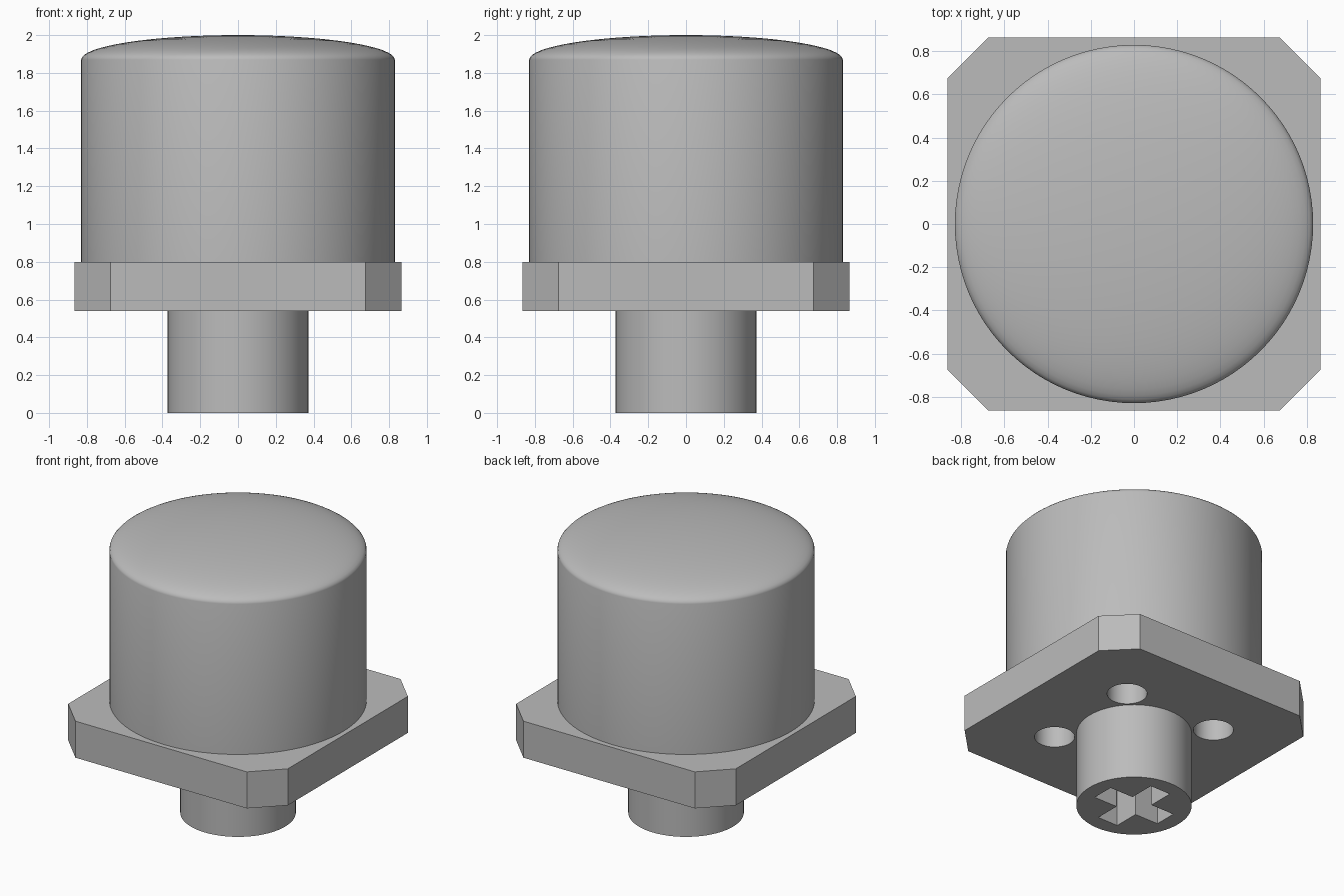
import bpy, bmesh, math

cube = bpy.data.objects.get("Cube")
if cube:
    bpy.data.objects.remove(cube, do_unlink=True)

grey = bpy.data.materials.new("plain grey")
grey.use_nodes = True
GREY = (0.5, 0.5, 0.5, 1)
grey.diffuse_color = GREY
grey.node_tree.nodes["Principled BSDF"].inputs["Base Color"].default_value = GREY

PLATE_BOTTOM, PLATE_TOP = 0.54, 0.8
RADIUS, RIM, TOP = 0.83, 1.87, 2.0


def finish(name, bm):
    bmesh.ops.recalc_face_normals(bm, faces=bm.faces)
    mesh = bpy.data.meshes.new(name)
    bm.to_mesh(mesh)
    bm.free()
    obj = bpy.data.objects.new(name, mesh)
    bpy.context.collection.objects.link(obj)
    mesh.materials.append(grey)
    return obj


def prism(name, outline, z0, z1):
    """Extrude a closed outline upwards from z0 to z1."""
    bm = bmesh.new()
    face = bm.faces.new([bm.verts.new((x, y, z0)) for x, y in outline])
    top = bmesh.ops.extrude_face_region(bm, geom=[face])["geom"]
    verts = [v for v in top if isinstance(v, bmesh.types.BMVert)]
    bmesh.ops.translate(bm, verts=verts, vec=(0, 0, z1 - z0))
    return finish(name, bm)


def circle(radius, count, cx=0, cy=0):
    angles = [math.tau * i / count for i in range(count)]
    return [(cx + radius * math.cos(a), cy + radius * math.sin(a)) for a in angles]


def quarter_turns(points):
    """Repeat a few points around the four sides."""
    result = []
    for _ in range(4):
        result += points
        points = [(-y, x) for x, y in points]
    return result


def cut(obj, cutter):
    mod = obj.modifiers.new("cut", "BOOLEAN")
    mod.operation, mod.solver, mod.object = "DIFFERENCE", "EXACT", cutter
    select(obj)
    bpy.ops.object.modifier_apply(modifier=mod.name)
    bpy.data.objects.remove(cutter, do_unlink=True)


def select(obj):
    bpy.ops.object.select_all(action="DESELECT")
    obj.select_set(True)
    bpy.context.view_layer.objects.active = obj


# Round body with a shallow elliptical dome
profile = [(0, PLATE_TOP), (RADIUS, PLATE_TOP)]
STEPS = 16
for i in range(STEPS + 1):
    a = math.pi / 2 * i / STEPS
    profile.append((RADIUS * math.cos(a), RIM + (TOP - RIM) * math.sin(a)))
bm = bmesh.new()
ring = [bm.verts.new((x, 0, z)) for x, z in profile]
edges = [bm.edges.new(pair) for pair in zip(ring, ring[1:])]
bmesh.ops.spin(bm, geom=ring + edges, cent=(0, 0, 0), axis=(0, 0, 1),
               angle=math.tau, steps=96)
bmesh.ops.remove_doubles(bm, verts=bm.verts, dist=0.0005)
body = finish("domed_body", bm)

# Square plate with clipped corners and four holes underneath
HALF, CLIP = 0.865, 0.675
plate = prism("base_plate", quarter_turns([(HALF, -CLIP), (HALF, CLIP)]),
              PLATE_BOTTOM, PLATE_TOP)
for cx, cy in quarter_turns([(0.365, 0.365)]):
    cut(plate, prism("hole_cutter", circle(0.13, 32, cx, cy), 0.4, 0.9))

# Stem with a cross-shaped socket
stem = prism("stem", circle(0.373, 64), 0, PLATE_BOTTOM)
ARM, W = 0.265, 0.08
cross = quarter_turns([(ARM, -W), (ARM, W), (W, W)])
cut(stem, prism("cross_cutter", cross, -0.1, PLATE_BOTTOM - 0.01))

for obj in (body, plate, stem):
    select(obj)
    bpy.ops.object.shade_smooth_by_angle(angle=math.radians(35))
